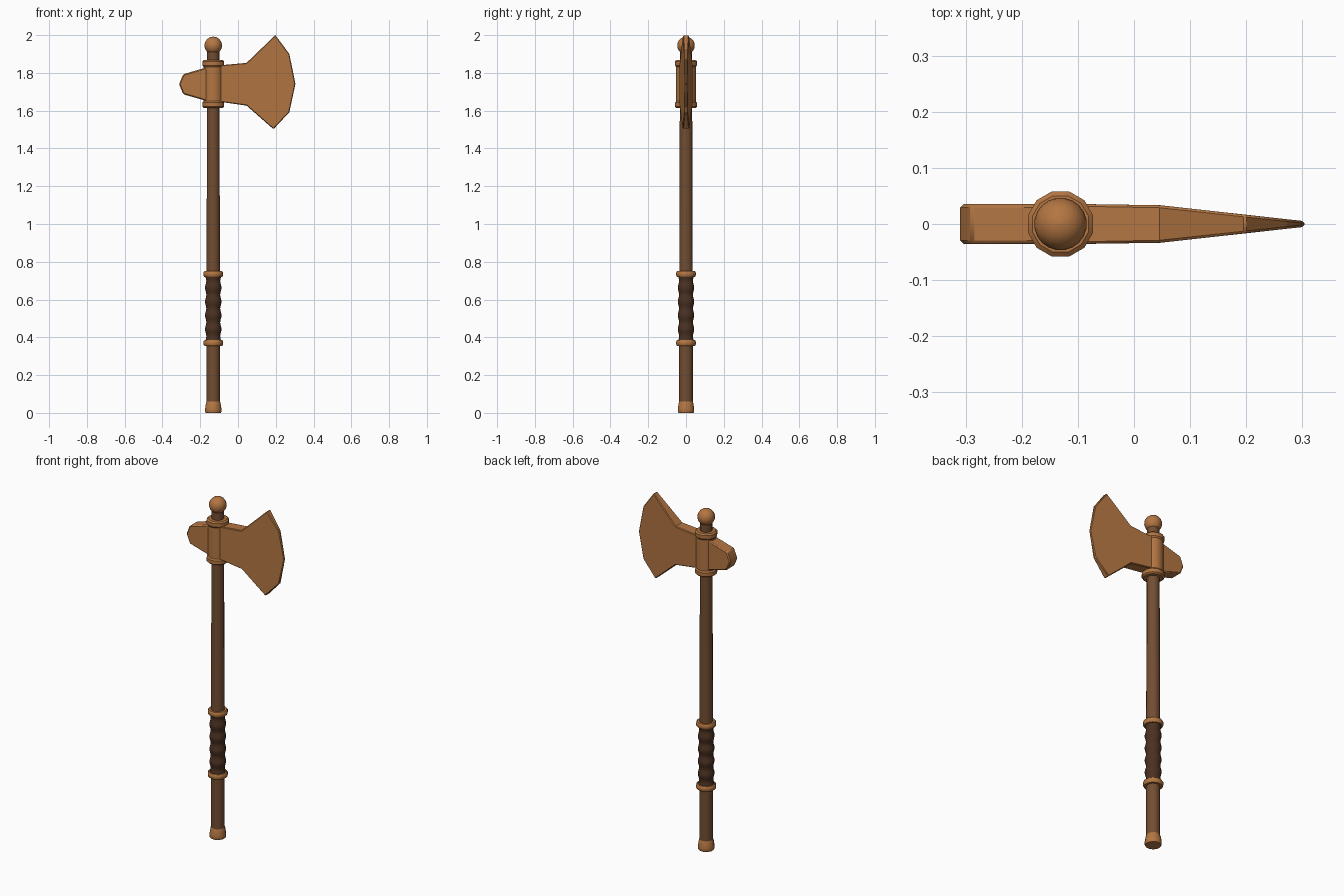
import bpy, bmesh, math

if "Cube" in bpy.data.objects:
    bpy.data.objects.remove(bpy.data.objects["Cube"])

AX = -0.131  # shaft axis x


def material(name, rgb):
    m = bpy.data.materials.new(name)
    m.diffuse_color = (*rgb, 1)
    m.use_nodes = True
    m.node_tree.nodes["Principled BSDF"].inputs["Base Color"].default_value = m.diffuse_color
    return m


METAL = material("bronze", (0.45, 0.18, 0.055))
WOOD = material("wood", (0.17, 0.075, 0.032))
LEATHER = material("leather", (0.07, 0.030, 0.015))


def finish(name, bm, mat, angle=35):
    bmesh.ops.recalc_face_normals(bm, faces=bm.faces)
    me = bpy.data.meshes.new(name)
    bm.to_mesh(me)
    bm.free()
    ob = bpy.data.objects.new(name, me)
    bpy.context.collection.objects.link(ob)
    me.materials.append(mat)
    bpy.ops.object.select_all(action='DESELECT')
    ob.select_set(True)
    bpy.context.view_layer.objects.active = ob
    bpy.ops.object.shade_smooth_by_angle(angle=math.radians(angle))
    return ob


def lathe(name, profile, mat, n=12, angle=35):
    """Revolve (radius, z) points about the shaft axis, capping both ends."""
    bm = bmesh.new()
    rings = [[bm.verts.new((AX + r * math.cos(2 * math.pi * (i + .5) / n),
                            r * math.sin(2 * math.pi * (i + .5) / n), z))
              for i in range(n)] for r, z in profile]
    for a, b in zip(rings, rings[1:]):
        for i in range(n):
            j = (i + 1) % n
            bm.faces.new((a[i], a[j], b[j], b[i]))
    bm.faces.new(rings[0][::-1])
    bm.faces.new(rings[-1])
    return finish(name, bm, mat, angle)


def plate(name, outline, thickness, bevel):
    """Extrude an (x, z) outline along y, with half thickness varying by x."""
    bm = bmesh.new()
    sides = [[bm.verts.new((x, s * thickness(x), z)) for x, z in outline] for s in (-1, 1)]
    n = len(outline)
    bm.faces.new(sides[0])
    bm.faces.new(sides[1][::-1])
    rim = [bm.faces.new((sides[0][i], sides[1][i], sides[1][(i + 1) % n], sides[0][(i + 1) % n]))
           for i in range(n)]
    ob = finish(name, bm, METAL, 25)
    mod = ob.modifiers.new("edge_bevel", 'BEVEL')
    mod.width = bevel
    mod.segments = 1
    mod.limit_method = 'ANGLE'
    mod.angle_limit = math.radians(50)
    return ob


# Shaft with butt cap
lathe("shaft", [(0.037, 0.02), (0.037, 0.74), (0.034, 1.62), (0.033, 1.92)], WOOD)
lathe("butt_cap", [(0.042, 0), (0.045, 0.006), (0.045, 0.02), (0.040, 0.052), (0.037, 0.06)], METAL)

# Leather grip with wrapped ridges
waves = 5
lathe("grip", [(0.0415 + 0.0035 * math.cos(2 * math.pi * waves * i / 40), 0.37 + 0.365 * i / 40)
               for i in range(41)], LEATHER)

# Rings at both ends of the grip
for name, z in (("lower_ring", 0.37), ("upper_ring", 0.735)):
    lathe(name, [(0.040, z - 0.015), (0.049, z - 0.015), (0.054, z - 0.008), (0.054, z + 0.008),
                 (0.049, z + 0.015), (0.040, z + 0.015)], METAL)

# Socket with flanged ends
lathe("socket", [(0.052, 1.614), (0.060, 1.621), (0.060, 1.642), (0.054, 1.65), (0.054, 1.832),
                 (0.060, 1.84), (0.060, 1.861), (0.052, 1.868)], METAL)

# Top ball
lathe("finial_ball", [(0.047 * math.sin(math.pi * (i + .05) / 12.1),
                       1.945 - 0.047 * math.cos(math.pi * (i + .05) / 12.1)) for i in range(13)],
      METAL, n=20)

# Axe blade, tapering to the cutting edge
plate("blade", [(-0.12, 1.838), (0.045, 1.853), (0.198, 2.0), (0.272, 1.90), (0.304, 1.742),
                (0.272, 1.592), (0.188, 1.502), (0.045, 1.627), (-0.12, 1.65)],
      lambda x: 0.036 - 0.003 * (x + 0.12) / 0.165 if x < 0.05 else 0.033 - 0.028 * (x - 0.045) / 0.26,
      0.004)

# Poll behind the socket
plate("poll", [(-0.11, 1.845), (-0.29, 1.793), (-0.31, 1.745), (-0.31, 1.735), (-0.29, 1.687),
               (-0.11, 1.635)], lambda x: 0.0355, 0.006)
